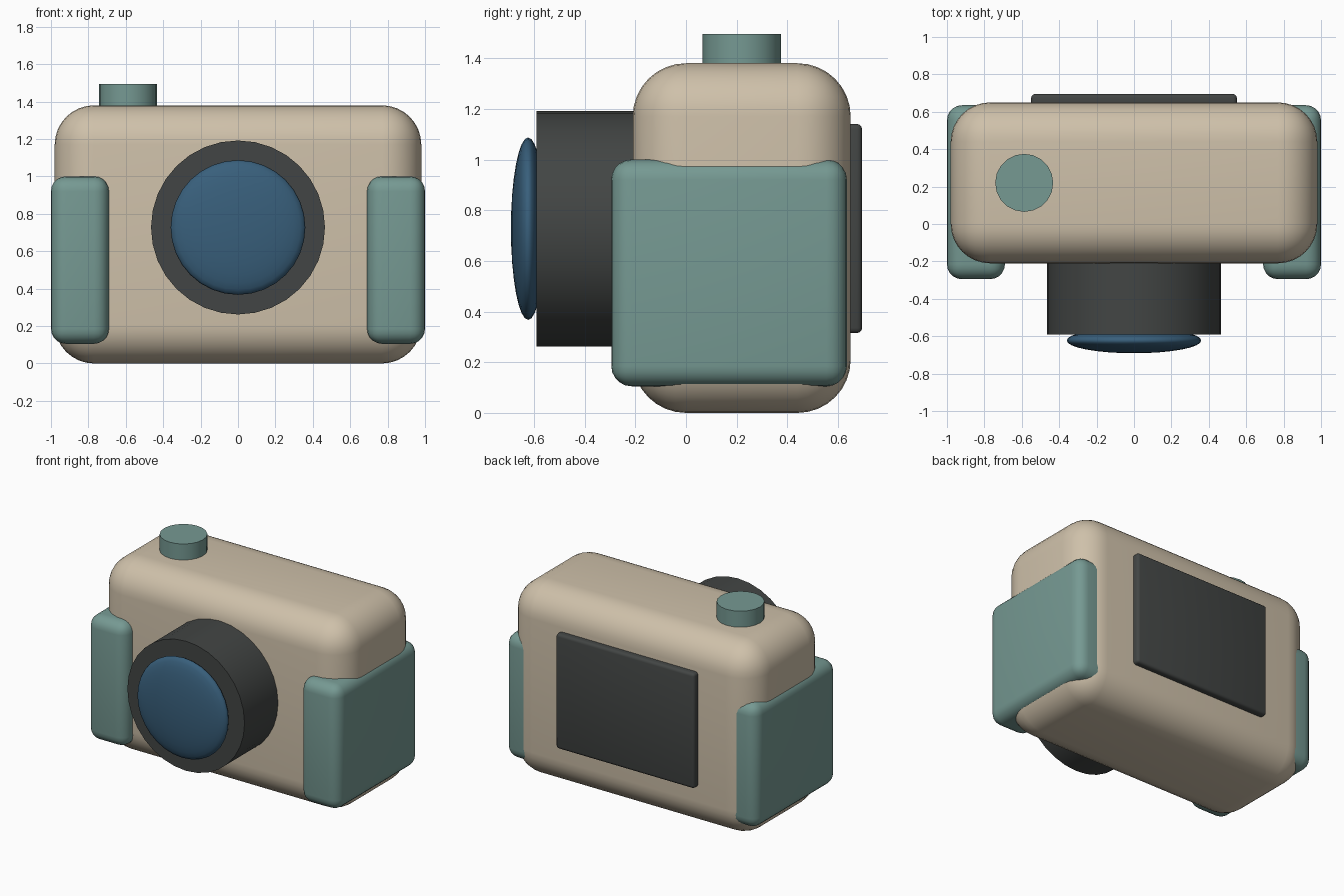
import bpy
from math import pi, radians

if "Cube" in bpy.data.objects:
    bpy.data.objects.remove(bpy.data.objects["Cube"])


def material(name, rgb):
    m = bpy.data.materials.new(name)
    m.diffuse_color = (*rgb, 1)
    m.use_nodes = True
    m.node_tree.nodes["Principled BSDF"].inputs["Base Color"].default_value = m.diffuse_color
    return m


CREAM = material("cream", (0.62, 0.53, 0.40))
TEAL = material("teal", (0.18, 0.32, 0.29))
DARK = material("dark", (0.055, 0.06, 0.058))
BLUE = material("blue", (0.04, 0.115, 0.20))


def finish(name, mat, angle=35):
    ob = bpy.context.object
    ob.name = name
    ob.data.materials.append(mat)
    bpy.ops.object.shade_smooth_by_angle(angle=radians(angle))
    return ob


def rounded_box(name, low, high, radius, segments, mat):
    mid = [(a + b) / 2 for a, b in zip(low, high)]
    bpy.ops.mesh.primitive_cube_add(size=1, location=mid)
    bpy.context.object.scale = [b - a for a, b in zip(low, high)]
    bpy.ops.object.transform_apply(location=False, rotation=False, scale=True)
    bevel = bpy.context.object.modifiers.new("rounding", 'BEVEL')
    bevel.width = radius
    bevel.segments = segments
    bpy.ops.object.modifier_apply(modifier=bevel.name)
    return finish(name, mat)


def cylinder(name, sides, radius, depth, location, rotation, mat):
    bpy.ops.mesh.primitive_cylinder_add(vertices=sides, radius=radius, depth=depth,
                                        location=location, rotation=rotation)
    return finish(name, mat)


# Main body and rear screen
rounded_box("body", (-0.98, -0.21, 0), (0.98, 0.65, 1.38), 0.21, 8, CREAM)
rounded_box("rear_screen", (-0.55, 0.61, 0.315), (0.55, 0.695, 1.14), 0.02, 3, DARK)

# Hand grips on both sides
for side, label in ((-1, "left"), (1, "right")):
    xs = sorted((side * 0.69, side * 1.0))
    rounded_box(label + "_grip", (xs[0], -0.295, 0.105), (xs[1], 0.635, 1.0), 0.08, 5, TEAL)

# Lens barrel with domed glass
cylinder("lens_barrel", 32, 0.465, 0.46, (0, -0.36, 0.727), (pi / 2, 0, 0), DARK)
bpy.ops.mesh.primitive_uv_sphere_add(segments=32, ring_count=16, radius=1,
                                     location=(0, -0.623, 0.727), rotation=(pi / 2, 0, 0))
bpy.context.object.scale = (0.36, 0.36, 0.068)
bpy.ops.object.transform_apply(location=False, rotation=False, scale=True)
finish("lens_glass", BLUE, 60)

# Shutter button
cylinder("shutter_button", 20, 0.155, 0.165, (-0.587, 0.22, 1.4125), (0, 0, 0), TEAL)
